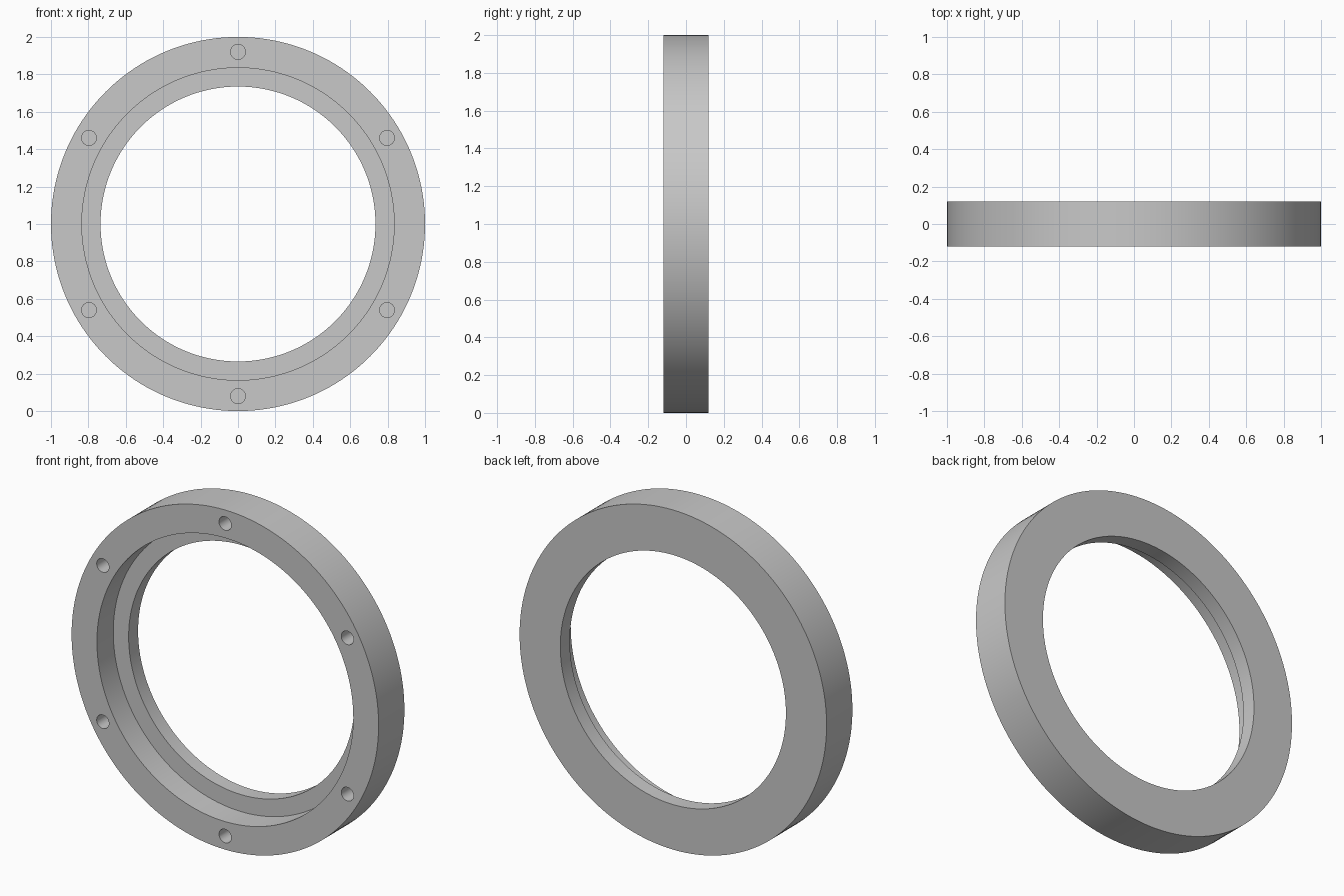
import bpy, bmesh, math
from mathutils import Matrix, Vector

cube = bpy.data.objects.get("Cube")
if cube:
    bpy.data.objects.remove(cube, do_unlink=True)

SEGMENTS = 160
CENTRE = Vector((0, 0, 1))
FRONT, STEP, BACK = -0.12, 0.032, 0.12
OUTER, BORE, INNER = 1.0, 0.835, 0.735
HOLE_RADIUS, HOLE_CIRCLE, HOLE_DEPTH = 0.04, 0.92, 0.15

grey = bpy.data.materials.new("plain_grey")
grey.use_nodes = True
colour = (0.58, 0.58, 0.58, 1)
grey.diffuse_color = colour
grey.node_tree.nodes["Principled BSDF"].inputs["Base Color"].default_value = colour


def make_object(name, bm):
    bmesh.ops.recalc_face_normals(bm, faces=bm.faces)
    mesh = bpy.data.meshes.new(name)
    bm.to_mesh(mesh)
    bm.free()
    mesh.materials.append(grey)
    obj = bpy.data.objects.new(name, mesh)
    bpy.context.collection.objects.link(obj)
    return obj


# Ring body: stepped cross-section turned around the y axis
profile = [(OUTER, FRONT), (OUTER, BACK), (INNER, BACK),
           (INNER, STEP), (BORE, STEP), (BORE, FRONT)]
bm = bmesh.new()
rings = []
for i in range(SEGMENTS):
    a = math.tau * i / SEGMENTS
    rings.append([bm.verts.new(CENTRE + Vector((r * math.cos(a), y, r * math.sin(a))))
                  for r, y in profile])
for i, ring in enumerate(rings):
    after = rings[(i + 1) % SEGMENTS]
    for j in range(len(profile)):
        k = (j + 1) % len(profile)
        bm.faces.new((ring[j], ring[k], after[k], after[j]))
body = make_object("flange_ring", bm)

# Six blind bolt holes sunk into the front face
bm = bmesh.new()
length = HOLE_DEPTH + 0.1
for i in range(6):
    a = math.radians(30 + 60 * i)
    place = CENTRE + Vector((HOLE_CIRCLE * math.cos(a),
                             FRONT + HOLE_DEPTH - length / 2,
                             HOLE_CIRCLE * math.sin(a)))
    bmesh.ops.create_cone(bm, cap_ends=True, segments=32, depth=length,
                          radius1=HOLE_RADIUS, radius2=HOLE_RADIUS,
                          matrix=Matrix.Translation(place) @ Matrix.Rotation(math.pi / 2, 4, "X"))
cutter = make_object("bolt_hole_cutter", bm)
cutter.hide_render = True

cut = body.modifiers.new("bolt_holes", "BOOLEAN")
cut.operation = "DIFFERENCE"
cut.solver = "EXACT"
cut.object = cutter

bpy.ops.object.select_all(action="DESELECT")
body.select_set(True)
bpy.context.view_layer.objects.active = body
bpy.ops.object.modifier_apply(modifier=cut.name)
bpy.data.objects.remove(cutter, do_unlink=True)

# Smooth round walls with crisp rims
bpy.ops.object.shade_smooth_by_angle(angle=math.radians(30))
